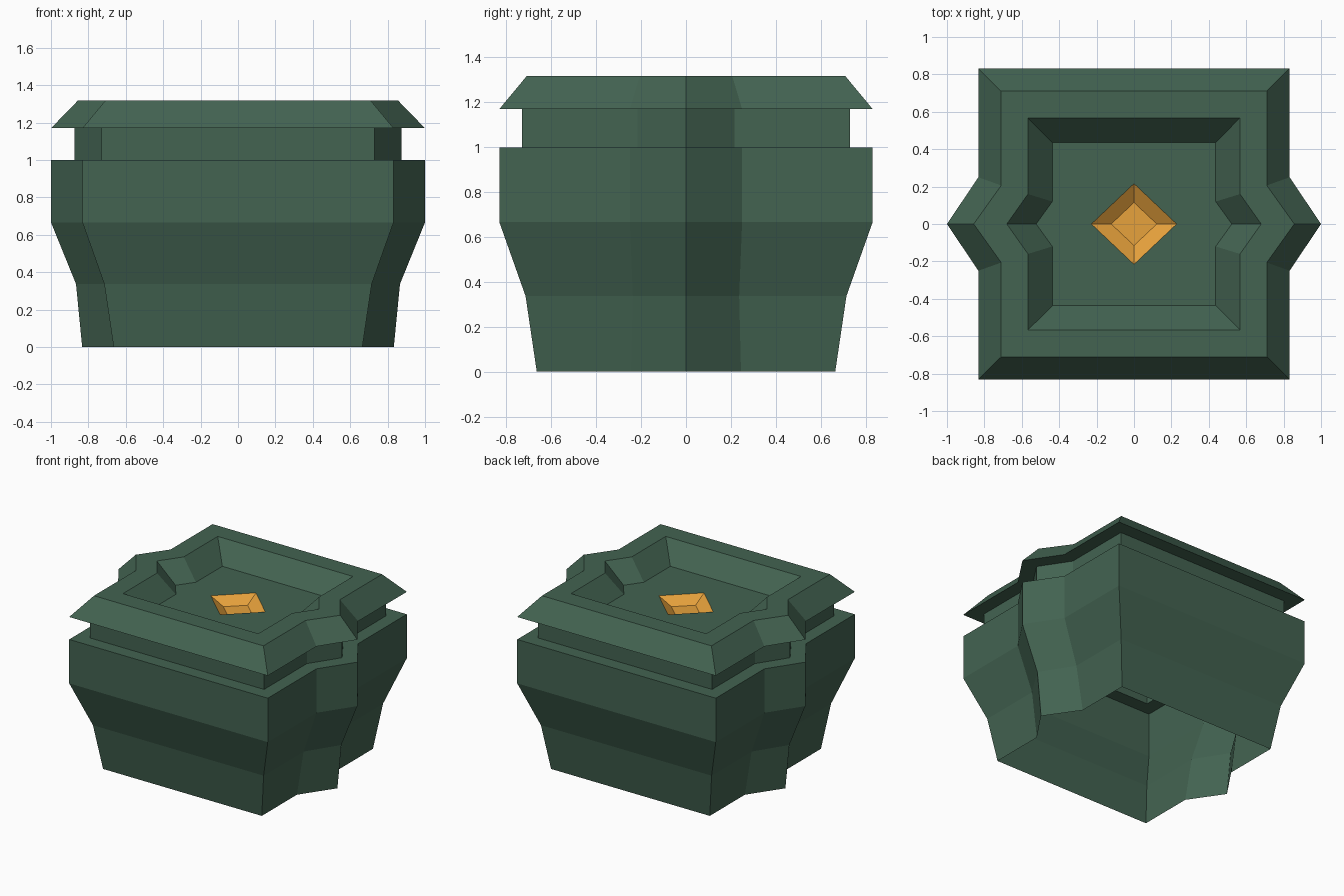
import bpy

if "Cube" in bpy.data.objects:
    bpy.data.objects.remove(bpy.data.objects["Cube"])

def material(name, color):
    m = bpy.data.materials.new(name)
    m.diffuse_color = (*color, 1.0)
    m.use_nodes = True
    m.node_tree.nodes["Principled BSDF"].inputs["Base Color"].default_value = m.diffuse_color
    return m

GREEN = material("dark green", (0.056, 0.125, 0.083))
ORANGE = material("amber orange", (0.80, 0.36, 0.045))


def outline(half, notch, tip, z):
    """Square outline with a pointed rib on each side, counter-clockwise from the right tip."""
    return [(tip, 0, z), (half, notch, z), (half, half, z), (-half, half, z), (-half, notch, z),
            (-tip, 0, z), (-half, -notch, z), (-half, -half, z), (half, -half, z), (half, -notch, z)]


def diamond(x, y, z):
    return [(x, 0, z), (0, y, z), (-x, 0, z), (0, -y, z)]


def loft(name, rings, mat, extra_verts=(), extra_faces=()):
    """Join successive rings with flat quads, then add any closing faces."""
    n = len(rings[0])
    verts = [v for r in rings for v in r] + list(extra_verts)
    faces = [(k * n + i, k * n + (i + 1) % n, (k + 1) * n + (i + 1) % n, (k + 1) * n + i)
             for k in range(len(rings) - 1) for i in range(n)]
    mesh = bpy.data.meshes.new(name)
    mesh.from_pydata(verts, [], faces + list(extra_faces))
    mesh.materials.append(mat)
    mesh.update()
    obj = bpy.data.objects.new(name, mesh)
    bpy.context.collection.objects.link(obj)
    return obj


RIM_Z, FLOOR_Z = 1.17, 1.175

# Tapered body, open underneath, with shoulder ledge and neck
loft("body", [outline(*r) for r in (
    (0.665, 0.245, 0.833, 0.0),
    (0.715, 0.237, 0.866, 0.337),
    (0.832, 0.25, 1.0, 0.667),
    (0.832, 0.25, 1.0, 1.0),
    (0.73, 0.217, 0.873, 1.0),
    (0.73, 0.217, 0.873, RIM_Z))], GREEN)

# Overhanging bevelled lid with a sunken panel; the floor has a diamond hole
lid_rings = [outline(*r) for r in (
    (0.73, 0.217, 0.873, RIM_Z),
    (0.832, 0.25, 1.0, RIM_Z),
    (0.71, 0.206, 0.857, 1.317),
    (0.567, 0.16, 0.68, 1.317),
    (0.437, 0.12, 0.523, FLOOR_Z))]
f = 10 * (len(lid_rings) - 1)
g = f + 10
floor_faces = [
    [f, f + 1, f + 2, f + 3, f + 4, f + 5, g + 2, g + 1, g],
    [f + 5, f + 6, f + 7, f + 8, f + 9, f, g, g + 3, g + 2]]
loft("lid", lid_rings, GREEN, diamond(0.228, 0.216, FLOOR_Z), floor_faces)

# Sunken diamond inlay
loft("diamond_inlay", [diamond(0.228, 0.216, FLOOR_Z), diamond(0.122, 0.115, 1.12)],
     ORANGE, extra_faces=[(4, 5, 6, 7)])
